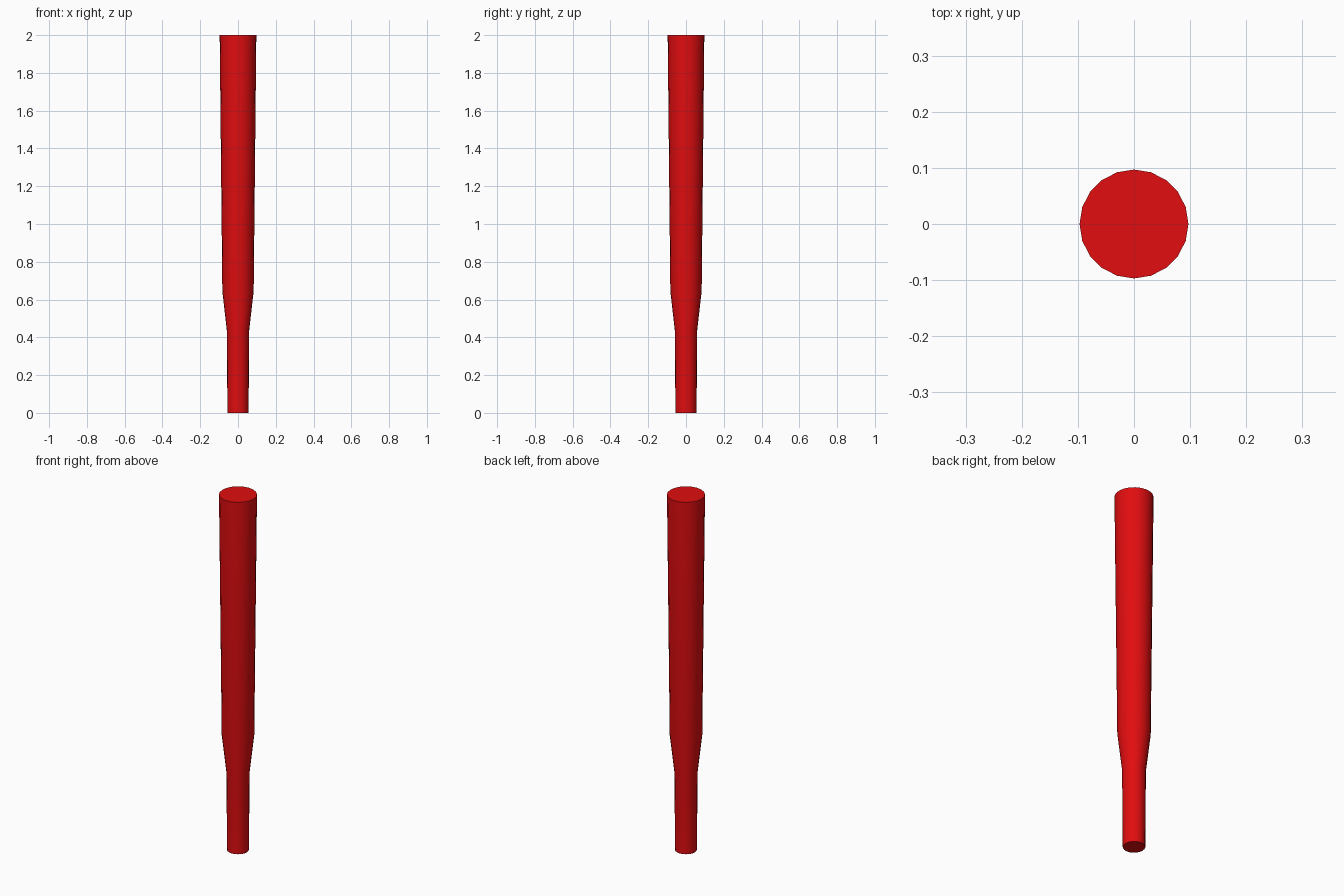
import bpy, bmesh, math

if "Cube" in bpy.data.objects:
    bpy.data.objects.remove(bpy.data.objects["Cube"])

SIDES = 20
# (radius, height) profile: narrow handle, short flare, gently widening barrel
PROFILE = [(0.056, 0.0), (0.059, 0.435), (0.083, 0.645), (0.097, 2.0)]

# Tapered shaft, revolved around z
bm = bmesh.new()
rings = []
for r, z in PROFILE:
    rings.append([bm.verts.new((r * math.cos(2 * math.pi * i / SIDES),
                                r * math.sin(2 * math.pi * i / SIDES), z))
                  for i in range(SIDES)])
for low, high in zip(rings, rings[1:]):
    for i in range(SIDES):
        j = (i + 1) % SIDES
        bm.faces.new((low[i], low[j], high[j], high[i]))

# Flat end caps
bm.faces.new(rings[0][::-1])
bm.faces.new(rings[-1])

mesh = bpy.data.meshes.new("tapered_bat")
bm.to_mesh(mesh)
bm.free()
bat = bpy.data.objects.new("tapered_bat", mesh)
bpy.context.collection.objects.link(bat)

# Red paint
red = bpy.data.materials.new("red_paint")
red.diffuse_color = (0.75, 0.004, 0.005, 1)
red.use_nodes = True
red.node_tree.nodes["Principled BSDF"].inputs["Base Color"].default_value = red.diffuse_color
mesh.materials.append(red)

# Smooth sides, crisp caps
bpy.context.view_layer.objects.active = bat
bat.select_set(True)
bpy.ops.object.shade_smooth_by_angle(angle=math.radians(30))
